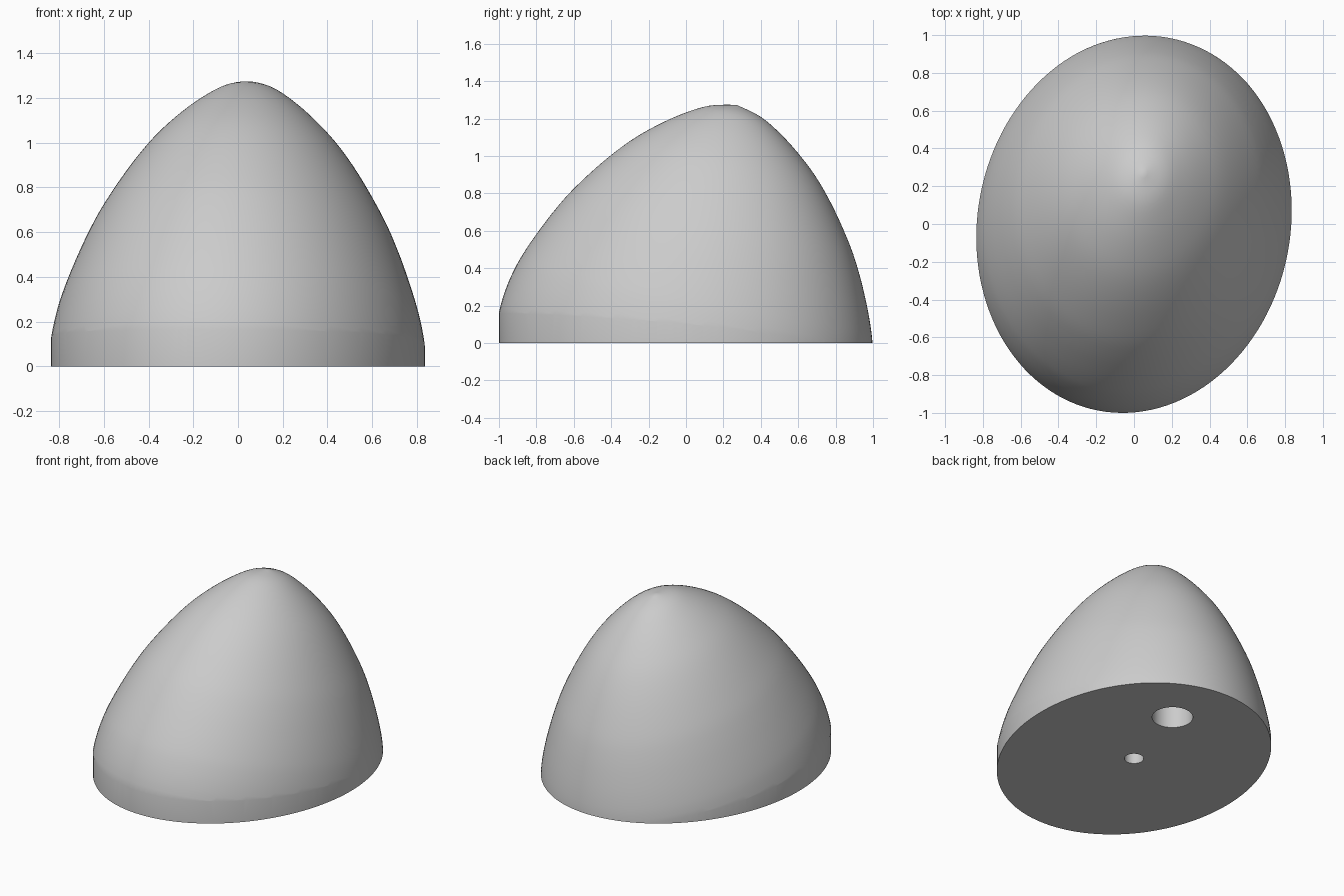
import bpy, bmesh, math
from mathutils import Matrix

SEGMENTS = 128
YAW = math.radians(-10.8)     # long axis of the base turned off the y axis
TILT = math.radians(-12.1)    # dome axis leaning towards the back
LONG, SHORT = 1.0057, 0.828   # base half axes

# Half outline of the dome: radius, height along its axis
PROFILE = [(0, 1.303), (0.14, 1.268), (0.27, 1.197), (0.4, 1.102), (0.52, 0.993),
           (0.64, 0.853), (0.76, 0.685), (0.835, 0.555), (0.9, 0.42), (0.95, 0.3),
           (0.983, 0.2), (1.008, 0.08), (1.018, -0.05), (1.02, -0.35)]

if "Cube" in bpy.data.objects:
    bpy.data.objects.remove(bpy.data.objects["Cube"], do_unlink=True)

grey = bpy.data.materials.new("light_grey")
grey.use_nodes = True
colour = (0.6, 0.6, 0.6, 1)
grey.diffuse_color = colour
grey.node_tree.nodes["Principled BSDF"].inputs["Base Color"].default_value = colour


def smooth_curve(points, steps=4):
    """Catmull-Rom curve through the points."""
    pts = [points[0]] + points + [points[-1]]
    out = []
    for a, b, c, d in zip(pts, pts[1:], pts[2:], pts[3:]):
        for i in range(steps):
            t = i / steps
            out.append(tuple(0.5 * (2 * q + (r - p) * t + (2 * p - 5 * q + 4 * r - s) * t * t
                                    + (3 * q - p - 3 * r + s) * t ** 3)
                             for p, q, r, s in zip(a, b, c, d)))
    return out + [points[-1]]


def lathe(name, profile, matrix):
    """Closed solid turned round z from top to bottom, then transformed."""
    bm = bmesh.new()
    rings = []
    for r, z in profile:
        if r < 1e-6:
            rings.append([bm.verts.new((0, 0, z))] * SEGMENTS)
        else:
            angles = [math.tau * i / SEGMENTS for i in range(SEGMENTS)]
            rings.append([bm.verts.new((r * math.cos(a), r * math.sin(a), z)) for a in angles])
    for up, low in zip(rings, rings[1:]):
        for i in range(SEGMENTS):
            j = (i + 1) % SEGMENTS
            bm.faces.new(dict.fromkeys((up[i], low[i], low[j], up[j])))
    for ring in (rings[0], rings[-1]):
        if ring[0] != ring[1]:
            bm.faces.new(ring)
    bm.transform(matrix)
    bmesh.ops.recalc_face_normals(bm, faces=bm.faces)
    mesh = bpy.data.meshes.new(name)
    bm.to_mesh(mesh)
    bm.free()
    mesh.materials.append(grey)
    obj = bpy.data.objects.new(name, mesh)
    bpy.context.collection.objects.link(obj)
    return obj


def cut(target, cutter, operation):
    """Apply a boolean and remove its helper."""
    mod = target.modifiers.new(cutter.name, "BOOLEAN")
    mod.operation, mod.object, mod.solver = operation, cutter, "EXACT"
    bpy.context.view_layer.objects.active = target
    bpy.ops.object.modifier_apply(modifier=mod.name)
    bpy.data.objects.remove(cutter, do_unlink=True)


# Leaning dome
yaw = Matrix.Rotation(YAW, 4, "Z")
dome = lathe("leaning_dome", smooth_curve(PROFILE),
             yaw @ Matrix.Rotation(TILT, 4, "X") @ Matrix.Diagonal((0.826, 1, 1, 1)))

# Upright oval wall and flat underside
cut(dome, lathe("oval_trim", [(1, 2), (1, 0)], yaw @ Matrix.Diagonal((SHORT, LONG, 1, 1))),
    "INTERSECT")

# Round sockets in the underside: x, y, radius
for x, y, radius in ((0, 0, 0.062), (0.15, 0.56, 0.13)):
    cut(dome, lathe("socket", [(radius, 0.3), (radius, -0.1)], Matrix.Translation((x, y, 0))),
        "DIFFERENCE")

bpy.ops.object.select_all(action="DESELECT")
dome.select_set(True)
bpy.context.view_layer.objects.active = dome
bpy.ops.object.shade_smooth_by_angle(angle=math.radians(30))
